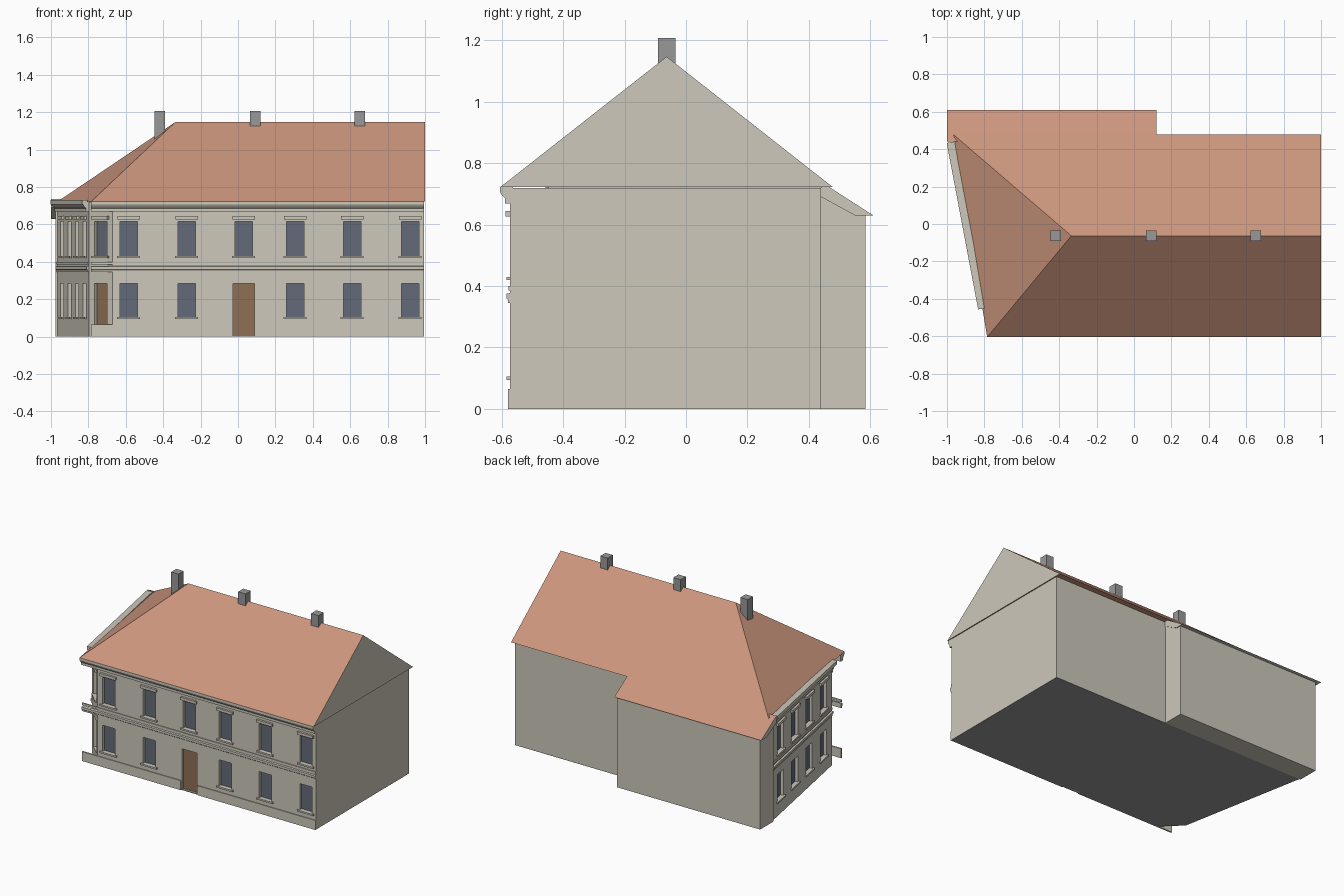
import bpy, bmesh
from mathutils import Vector

cube = bpy.data.objects.get("Cube")
if cube:
    bpy.data.objects.remove(cube, do_unlink=True)


def material(name, hex_code):
    rgb = [int(hex_code[i:i + 2], 16) / 255 for i in (0, 2, 4)]
    col = [((c + 0.055) / 1.055) ** 2.4 for c in rgb] + [1]
    m = bpy.data.materials.new(name)
    m.use_nodes = True
    m.diffuse_color = col
    m.node_tree.nodes["Principled BSDF"].inputs["Base Color"].default_value = col
    return m


PLASTER = material("beige plaster", "cdc8bb")
TILE = material("terracotta tile", "cb957d")
STONE = material("grey stone", "999999")
GLASS = material("blue grey glass", "646b79")
WOOD = material("brown wood", "8d7056")


def finish(name, bm, mats):
    me = bpy.data.meshes.new(name)
    bm.to_mesh(me)
    bm.free()
    for m in mats:
        me.materials.append(m)
    ob = bpy.data.objects.new(name, me)
    bpy.context.collection.objects.link(ob)
    return ob


def solid(name, points, faces, mats, rule=None):
    """Closed solid from corner points; rule picks a material from a face normal."""
    bm = bmesh.new()
    vs = [bm.verts.new(p) for p in points]
    for f in faces:
        bm.faces.new([vs[i] for i in f])
    bmesh.ops.recalc_face_normals(bm, faces=bm.faces)
    bm.normal_update()
    for f in bm.faces:
        f.material_index = rule(f.normal) if rule else 0
    return finish(name, bm, mats)


def prism(name, ring_a, ring_b, mats, rule=None):
    n = len(ring_a)
    faces = [range(n), range(n, 2 * n)]
    faces += [(i, (i + 1) % n, n + (i + 1) % n, n + i) for i in range(n)]
    return solid(name, ring_a + ring_b, faces, mats, rule)


def wall_axes(p0, p1):
    a, b = Vector((*p0, 0)), Vector((*p1, 0))
    d = (b - a).normalized()
    return a, d, Vector((d.y, -d.x, 0)), (b - a).length


def strip(name, p0, p1, u0, u1, profile):
    """Moulding along a wall; profile is (outward, height) pairs."""
    a, d, n, _ = wall_axes(p0, p1)
    rings = [[a + d * u + n * o + Vector((0, 0, z)) for o, z in profile] for u in (u0, u1)]
    return prism(name, rings[0], rings[1], [PLASTER])


def bar(name, p0, p1, u0, u1, z0, z1, out):
    return strip(name, p0, p1, u0, u1, [(-0.004, z0), (out, z0), (out, z1), (-0.004, z1)])


def wall(name, p0, p1, openings, depth=0.02):
    """Wall with recessed openings (u0, u1, z0, z1, material index)."""
    a, d, n, length = wall_axes(p0, p1)
    us = sorted({0, length, *(u for o in openings for u in o[:2])})
    zs = sorted({0, WALL_TOP, *(z for o in openings for z in o[2:4])})
    bm = bmesh.new()

    def quad(corners, mat=0):
        f = bm.faces.new([bm.verts.new(a + d * u + n * o + Vector((0, 0, z)))
                          for u, z, o in corners])
        f.material_index = mat

    for u0, u1 in zip(us, us[1:]):
        for z0, z1 in zip(zs, zs[1:]):
            u, z = (u0 + u1) / 2, (z0 + z1) / 2
            if not any(o[0] < u < o[1] and o[2] < z < o[3] for o in openings):
                quad([(u0, z0, 0), (u1, z0, 0), (u1, z1, 0), (u0, z1, 0)])
    for u0, u1, z0, z1, mat in openings:
        ring = [(u0, z0), (u1, z0), (u1, z1), (u0, z1)]
        quad([(*c, -depth) for c in ring], mat)
        for c, e in zip(ring, ring[1:] + ring[:1]):
            quad([(*c, 0), (*e, 0), (*e, -depth), (*c, -depth)])
    bmesh.ops.remove_doubles(bm, verts=bm.verts, dist=0.0001)
    return finish(name, bm, [PLASTER, GLASS, WOOD])


WALL_TOP, HALF = 0.72, 0.047
LOW, HIGH = (0.105, 0.285), (0.43, 0.615)
RIGHT, FRONT, BACK = 0.995, -0.573, 0.44
BACK_LEFT, SIDE_END, FRONT_START = (-0.965, BACK), (-0.797, -0.45), (-0.67, FRONT)
FRONT_END, BACK_END = (RIGHT, FRONT), (RIGHT, BACK)


def facade(name, p0, p1, low, high, doors):
    """Wall with windows, sills and lintels at the given distances along it."""
    ops = [(u - HALF, u + HALF, *LOW, 1) for u in low]
    ops += [(u - HALF, u + HALF, *HIGH, 1) for u in high]
    ops += [(u - w, u + w, z, LOW[1], 2) for u, w, z in doors]
    wall(name + "_wall", p0, p1, ops)
    for row, z in ((low, LOW[0]), (high, HIGH[0])):
        for u in row:
            bar(name + "_sill", p0, p1, u - 0.062, u + 0.062, z - 0.011, z, 0.011)
    for u in high:
        bar(name + "_lintel", p0, p1, u - 0.06, u + 0.06, 0.626, 0.645, 0.014)


# Main walls
front_x = [-0.585, -0.275, 0.03, 0.305, 0.61, 0.92]
front_u = [x - FRONT_START[0] for x in front_x]
facade("front", FRONT_START, FRONT_END, front_u[:2] + front_u[3:], front_u,
       [(front_u[2], 0.057, 0)])
side_len = wall_axes(BACK_LEFT, SIDE_END)[3]
side_u = [side_len * t for t in (0.14, 0.38, 0.62, 0.86)]
facade("side", BACK_LEFT, SIDE_END, side_u, side_u, [])
corner_len = wall_axes(SIDE_END, FRONT_START)[3]
facade("corner", SIDE_END, FRONT_START, [], [corner_len / 2], [(corner_len / 2, HALF, 0.065)])
wall("right_wall", FRONT_END, BACK_END, [])
wall("back_wall", BACK_END, BACK_LEFT, [])

# Ground slab
outline = [FRONT_START, FRONT_END, BACK_END, BACK_LEFT, SIDE_END]
prism("floor", [(x, y, 0) for x, y in outline], [(x, y, 0.004) for x, y in outline], [STONE])

# Plinth, bands and cornices; the front ones run on past the cut corner
front_len = RIGHT - FRONT_START[0]
overrun = -0.115
door_u = front_u[2]
bar("plinth_left", FRONT_START, FRONT_END, overrun, door_u - 0.065, 0, 0.065, 0.006)
bar("plinth_right", FRONT_START, FRONT_END, door_u + 0.065, front_len, 0, 0.065, 0.006)
band = [(-0.004, 0.345), (0.006, 0.345), (0.006, 0.355), (0.012, 0.36), (0.012, 0.375),
        (-0.004, 0.378)]
cornice = [(-0.01, 0.668), (0.016, 0.668), (0.016, 0.685), (0.026, 0.695), (0.032, 0.705),
           (0.032, 0.722), (-0.01, 0.722)]
for name, p0, p1, u0, u1 in (("front", FRONT_START, FRONT_END, overrun, front_len),
                             ("side", BACK_LEFT, SIDE_END, 0, side_len)):
    strip(name + "_band", p0, p1, u0, u1, band)
    bar(name + "_upper_band", p0, p1, u0, u1, 0.386, 0.4, 0.005)
    strip(name + "_cornice", p0, p1, u0, u1, cornice)
bar("side_gutter", BACK_LEFT, SIDE_END, 0, side_len, 0.705, 0.73, 0.037)

# Main roof: hipped on the left, plaster gable on the right
eave, ridge, ridge_y, end = 0.722, 1.147, -0.063, 1.0
solid("main_roof",
      [(-0.785, -0.605, eave), (end, -0.605, eave), (end, 0.478, eave), (-0.965, 0.478, eave),
       (-0.335, ridge_y, ridge), (end, ridge_y, ridge)],
      [(0, 1, 5, 4), (2, 3, 4, 5), (3, 0, 4), (1, 2, 5), (0, 1, 2, 3)],
      [TILE, PLASTER], lambda n: 1 if n.x > 0.9 else 0)

# Rear annex with a lean-to roof
annex = [(BACK, 0), (0.585, 0), (0.585, 0.64), (BACK, 0.7)]
prism("annex", [(-0.975, y, z) for y, z in annex], [(0.115, y, z) for y, z in annex], [PLASTER])
lean_to = [(BACK, 0.69), (0.55, 0.63), (0.61, 0.63), (0.47, 0.72), (BACK, 0.735)]
prism("annex_roof", [(-1, y, z) for y, z in lean_to], [(0.12, y, z) for y, z in lean_to],
      [PLASTER, TILE], lambda n: 1 if n.z > 0.3 else 0)

# Chimneys
for x in (-0.418, 0.093, 0.65):
    square = [(x + sx * 0.028, ridge_y + sy * 0.028)
              for sx, sy in ((-1, -1), (1, -1), (1, 1), (-1, 1))]
    prism("chimney", [(*p, 1.0) for p in square], [(*p, 1.207) for p in square], [STONE])
